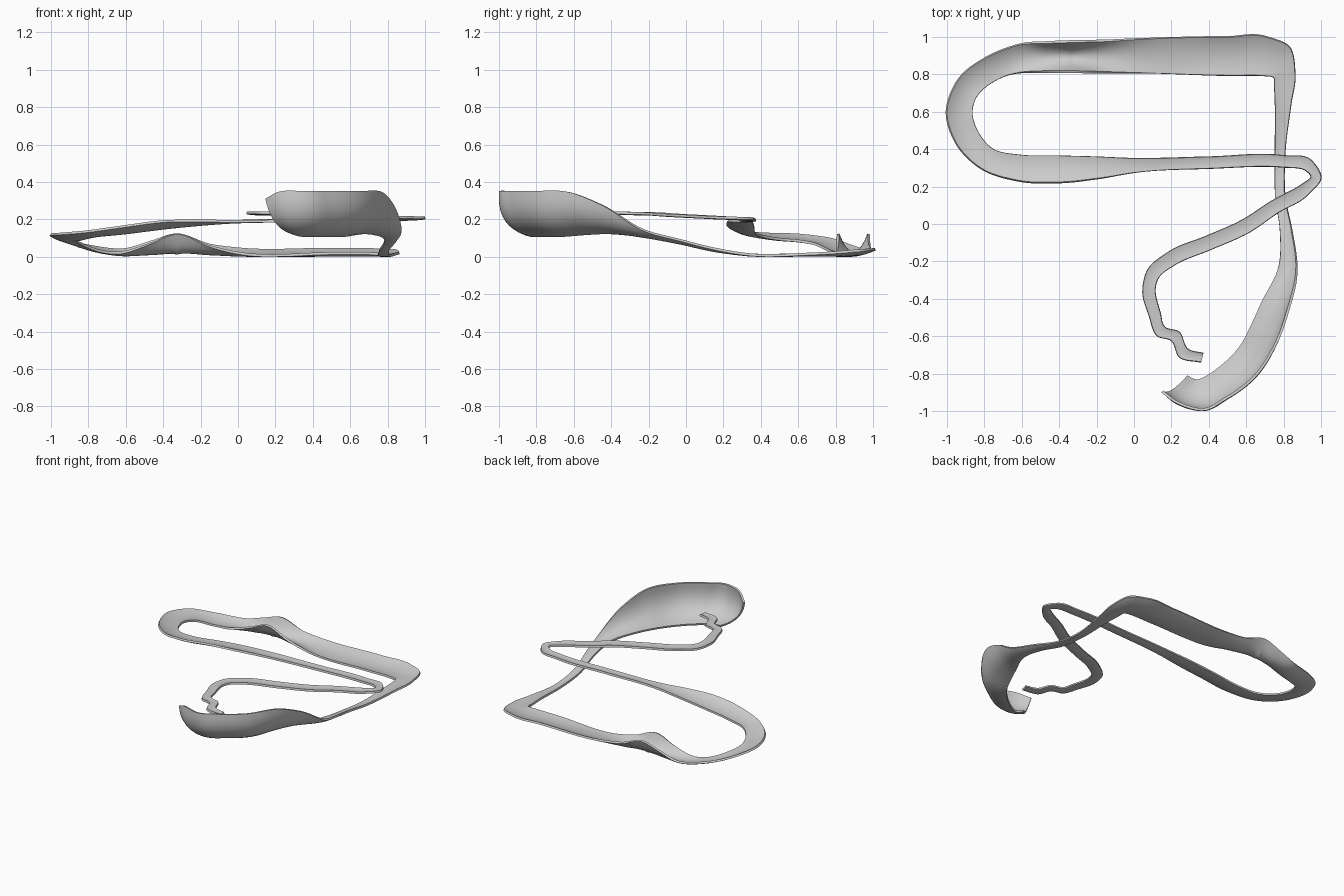
import bpy, bmesh
from mathutils import Vector

if "Cube" in bpy.data.objects:
    bpy.data.objects.remove(bpy.data.objects["Cube"])

THICK = 0.014   # shell thickness
ACROSS = 10     # segments across the ribbon
STEPS = 8       # samples between stations

# Stations: outer edge xyz, inner edge xyz, sag of the cross-section
banked_turn = [
    (.155, -.89, .31, .285, -.81, .135, .05), (.23, -.945, .347, .33, -.83, .122, .062),
    (.36, -.985, .35, .38, -.815, .12, .065), (.48, -.93, .35, .46, -.76, .12, .065),
    (.64, -.81, .35, .56, -.66, .12, .065), (.76, -.62, .345, .63, -.53, .13, .055),
    (.82, -.45, .28, .68, -.42, .135, .04), (.865, -.23, .15, .775, -.22, .115, .012),
    (.84, -.03, .095, .78, -.03, .08, .005), (.805, .15, .05, .755, .15, .04, .003),
    (.805, .35, .018, .755, .35, .018, .003),
]
back_straight = [
    (.84, .65, .022, .755, .65, .02, .005), (.86, .80, .03, .75, .74, .02, .008),
    (.83, .945, .042, .745, .785, .022, .014), (.72, .995, .046, .70, .793, .025, .018),
    (.5, .998, .048, .5, .795, .025, .02), (0, .985, .05, 0, .81, .027, .022),
    (-.15, .975, .07, -.15, .815, .062, .045), (-.33, .97, .125, -.33, .82, .125, .1),
    (-.47, .965, .085, -.47, .82, .075, .06), (-.62, .955, .045, -.62, .81, .03, .02),
]
# Narrower return ribbon: centre xyz and width
return_ribbon = [
    (-.76, .83, .05, .13), (-.89, .725, .09, .13), (-.932, .6, .108, .135),
    (-.895, .47, .115, .13), (-.785, .35, .13, .12), (-.62, .303, .15, .135),
    (-.4, .295, .178, .14), (-.2, .302, .19, .115), (0, .313, .197, .075),
    (.4, .328, .202, .06), (.8, .335, .207, .06), (.93, .315, .212, .06),
    (.973, .25, .215, .052), (.92, .19, .217, .06), (.75, .09, .222, .07),
    (.6, -.01, .227, .075), (.4, -.1, .232, .075), (.2, -.185, .238, .075),
    (.1, -.27, .24, .07), (.08, -.35, .242, .065), (.11, -.48, .242, .06),
    (.145, -.575, .242, .06), (.22, -.6, .242, .06), (.265, -.69, .242, .06),
    (.365, -.715, .242, .045),
]


def edges_from_centre(rows, before):
    """Turn centre + width rows into outer / inner edge rows."""
    pts = [Vector(before)] + [Vector(r[:3]) for r in rows]
    out = []
    for i, r in enumerate(rows):
        a, c = pts[i], pts[i + 1]
        b = pts[min(i + 2, len(rows))]
        d1 = (c - a).normalized()
        d2 = (b - c).normalized() if b != c else d1
        t = d1 + d2
        side = Vector((t.y, -t.x, 0)).normalized() * r[3] / 2
        bank = Vector((0, 0, max(0, r[3] - .09) * .35))
        out.append((*(c + side + bank), *(c - side - bank), .004 + bank.z * .5))
    return out


def centre(row):
    return (Vector(row[:3]) + Vector(row[3:6])) / 2


def resample(rows):
    """Hermite interpolation with chord-length spacing."""
    n = len(rows)
    u = [0]
    for a, b in zip(rows, rows[1:]):
        u.append(u[-1] + (centre(b) - centre(a)).length)
    V = [Vector(r) for r in rows]
    slope = [(V[i + 1] - V[i]) / (u[i + 1] - u[i]) for i in range(n - 1)]
    tan = [slope[0]]
    for i in range(1, n - 1):
        h0, h1 = u[i] - u[i - 1], u[i + 1] - u[i]
        tan.append((slope[i - 1] * h1 + slope[i] * h0) / (h0 + h1))
    tan.append(slope[-1])
    out = []
    for i in range(n - 1):
        h = u[i + 1] - u[i]
        for k in range(STEPS):
            s = k / STEPS
            out.append(V[i] * (2*s**3 - 3*s*s + 1) + tan[i] * (h * (s**3 - 2*s*s + s))
                       + V[i + 1] * (3*s*s - 2*s**3) + tan[i + 1] * (h * (s**3 - s*s)))
    return out + [V[-1]]


def loft(name, rows):
    rows = resample(rows)
    bm = bmesh.new()
    rings = []
    for i, r in enumerate(rows):
        t = centre(rows[min(i + 1, len(rows) - 1)]) - centre(rows[max(i - 1, 0)])
        A, B, sag = Vector(r[:3]), Vector(r[3:6]), r[6]
        normal = (A - B).cross(t).normalized()
        chord = (A - B).normalized()
        w = (A - B).length
        top, low = [], []
        for k in range(ACROSS + 1):
            s = k / ACROSS
            p = A.lerp(B, s) - normal * (sag * 4 * s * (1 - s))
            # local normal of the parabolic section
            ln = (normal - chord * (sag * 4 * (1 - 2 * s) / w)).normalized()
            top.append(p)
            low.append(p - ln * THICK)
        ring = top + low[::-1]
        for p in ring:
            p.z = max(p.z, 0)
        rings.append([bm.verts.new(p) for p in ring])
    m = len(rings[0])
    for a, b in zip(rings, rings[1:]):
        for j in range(m):
            bm.faces.new((a[j], a[(j + 1) % m], b[(j + 1) % m], b[j]))
    # end caps as strips
    for ring in (rings[0], rings[-1]):
        for j in range(ACROSS):
            bm.faces.new((ring[j], ring[j + 1], ring[m - 2 - j], ring[m - 1 - j]))
    bmesh.ops.recalc_face_normals(bm, faces=bm.faces)
    me = bpy.data.meshes.new(name)
    bm.to_mesh(me)
    bm.free()
    ob = bpy.data.objects.new(name, me)
    bpy.context.collection.objects.link(ob)
    bpy.context.view_layer.objects.active = ob
    ob.select_set(True)
    bpy.ops.object.shade_smooth_by_angle(angle=0.7)
    return ob


# One continuous track ribbon
lower = banked_turn + back_straight
loft("track_ribbon", lower + edges_from_centre(return_ribbon, centre(lower[-1])))
